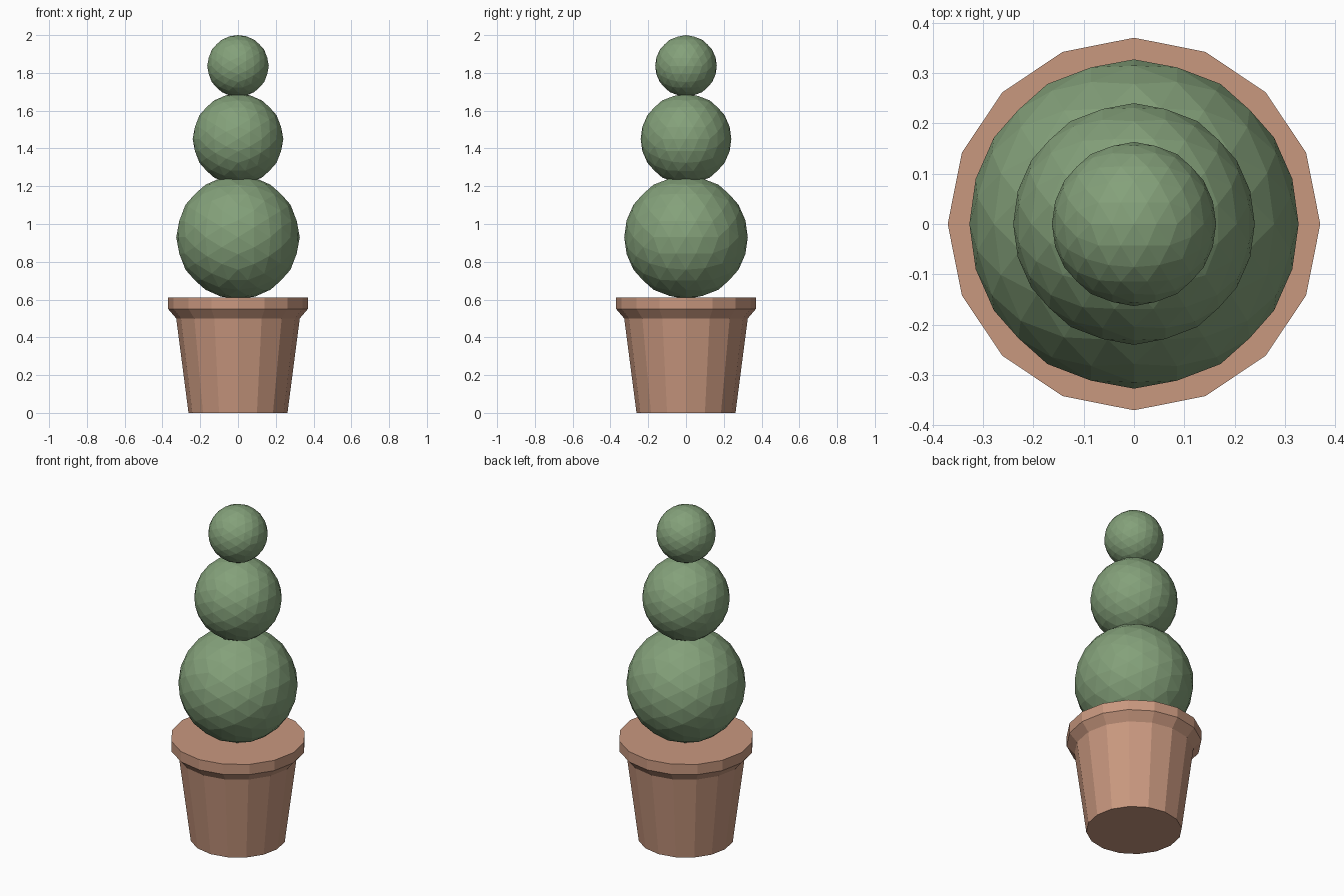
import bpy
import bmesh
import math
from mathutils import Vector

if "Cube" in bpy.data.objects:
    bpy.data.objects.remove(bpy.data.objects["Cube"], do_unlink=True)


def make_material(name, color):
    mat = bpy.data.materials.new(name)
    mat.use_nodes = True
    mat.diffuse_color = (*color, 1)
    mat.node_tree.nodes["Principled BSDF"].inputs["Base Color"].default_value = (*color, 1)
    return mat


def add_object(name, bm, mat):
    bmesh.ops.recalc_face_normals(bm, faces=bm.faces)
    mesh = bpy.data.meshes.new(name)
    bm.to_mesh(mesh)
    bm.free()
    mesh.materials.append(mat)
    obj = bpy.data.objects.new(name, mesh)
    bpy.context.collection.objects.link(obj)
    return obj


def lathe(name, profile, sides, mat):
    """Closed solid of revolution from (radius, height) pairs."""
    bm = bmesh.new()
    rings = []
    for r, z in profile:
        angles = [math.tau * i / sides for i in range(sides)]
        rings.append([bm.verts.new((r * math.cos(a), r * math.sin(a), z)) for a in angles])
    for low, high in zip(rings, rings[1:]):
        for i in range(sides):
            j = (i + 1) % sides
            bm.faces.new((low[i], low[j], high[j], high[i]))
    bm.faces.new(rings[0])
    bm.faces.new(rings[-1])
    return add_object(name, bm, mat)


def leaf_ball(name, radius, height, mat):
    """Faceted ball: an icosahedron standing on an edge, split twice."""
    bm = bmesh.new()
    t = (1 + math.sqrt(5)) / 2
    for a in (-1, 1):
        for b in (-t, t):
            for co in ((a, 0, b), (0, b, a), (b, a, 0)):
                bm.verts.new(co)
    bmesh.ops.convex_hull(bm, input=bm.verts)
    for _ in range(2):
        bmesh.ops.subdivide_edges(bm, edges=bm.edges, cuts=1, use_grid_fill=True)
        for v in bm.verts:
            v.co.normalize()
    for v in bm.verts:
        v.co *= radius
    obj = add_object(name, bm, mat)
    obj.location = Vector((0, 0, height))
    return obj


terracotta = make_material("terracotta", (0.584, 0.314, 0.212))
foliage = make_material("foliage green", (0.231, 0.356, 0.195))

# Pot with a flared rim and flat top
lathe("pot", [(0.262, 0), (0.327, 0.5), (0.37, 0.55), (0.37, 0.612)], 16, terracotta)

# Three clipped balls of foliage, stacked
leaf_ball("lower_foliage", 0.327, 0.93, foliage)
leaf_ball("middle_foliage", 0.24, 1.45, foliage)
leaf_ball("top_foliage", 0.163, 1.837, foliage)
